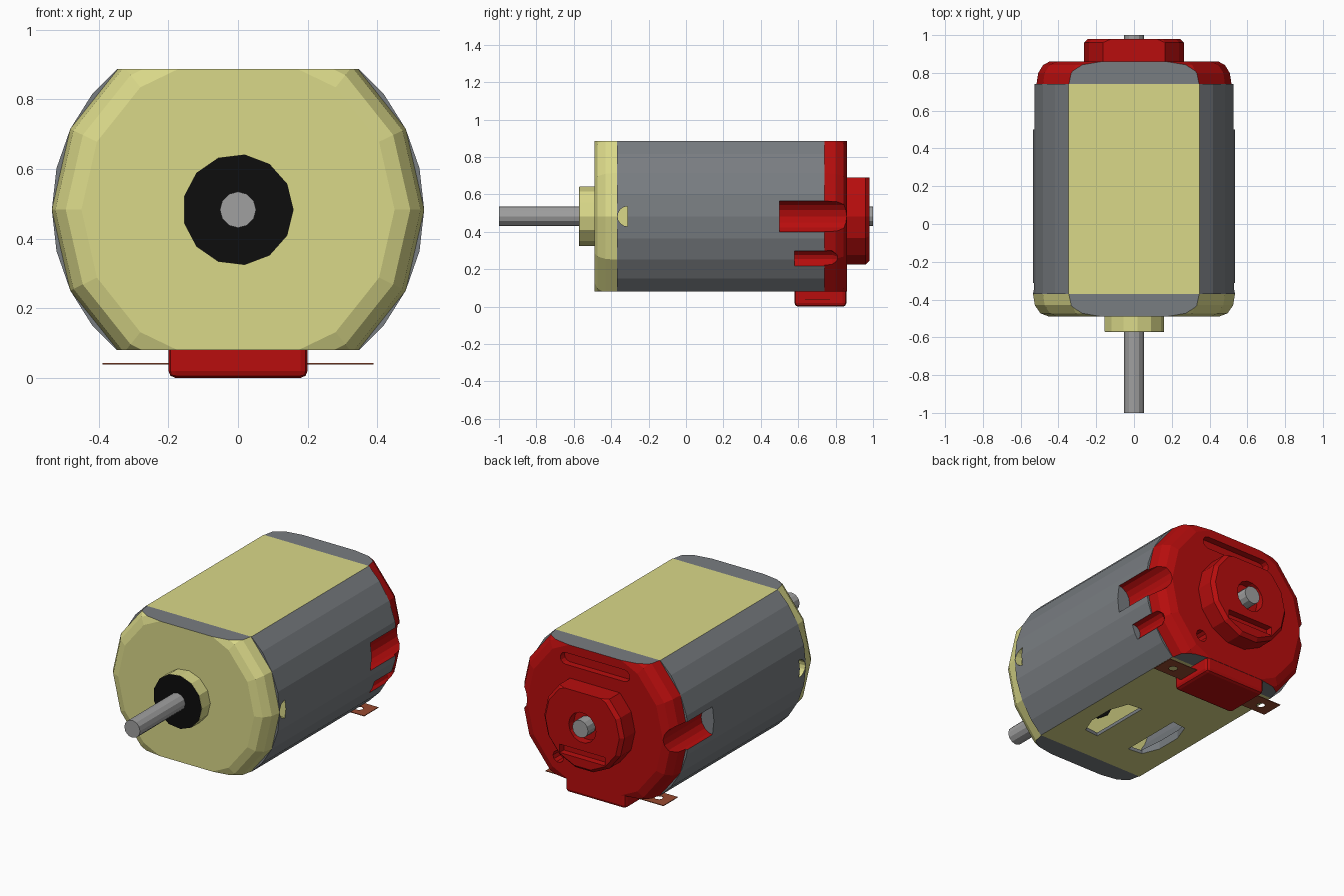
import bpy, bmesh, math
from mathutils import Vector

if "Cube" in bpy.data.objects:
    bpy.data.objects.remove(bpy.data.objects["Cube"])

CZ = 0.483            # motor axis height
LOW, HIGH = 0.08, 0.887


def material(name, rgb):
    m = bpy.data.materials.new(name)
    m.diffuse_color = (*rgb, 1)
    m.use_nodes = True
    m.node_tree.nodes["Principled BSDF"].inputs["Base Color"].default_value = m.diffuse_color
    return m


GREY = material("steel_grey", (0.19, 0.205, 0.22))
LIGHT = material("shaft_grey", (0.35, 0.35, 0.35))
CREAM = material("cream", (0.70, 0.69, 0.25))
RED = material("red", (0.48, 0.004, 0.004))
BLACK = material("black", (0.004, 0.004, 0.004))
COPPER = material("copper", (0.32, 0.07, 0.03))


def finish(bm, name, *mats):
    bmesh.ops.recalc_face_normals(bm, faces=bm.faces[:])
    me = bpy.data.meshes.new(name)
    bm.to_mesh(me)
    bm.free()
    for m in mats:
        me.materials.append(m)
    ob = bpy.data.objects.new(name, me)
    bpy.context.collection.objects.link(ob)
    return ob


def lathe(name, prof, seg, mat, cx=0, cz=CZ, flats=None, start_mat=None):
    """Solid turned about a y-parallel axis from (radius, y) pairs; flats slice it in z."""
    bm = bmesh.new()
    rings = []
    for r, y in prof:
        rings.append([bm.verts.new((cx + r * math.cos(2 * math.pi * i / seg), y,
                                    cz + r * math.sin(2 * math.pi * i / seg))) for i in range(seg)])
    for a, b in zip(rings, rings[1:]):
        for i in range(seg):
            j = (i + 1) % seg
            bm.faces.new((a[i], a[j], b[j], b[i]))
    first = bm.faces.new(rings[0])
    bm.faces.new(rings[-1])
    if start_mat:
        first.material_index = 1
    if flats:
        for z, s in zip(flats, (-1, 1)):
            cut = bmesh.ops.bisect_plane(bm, geom=bm.verts[:] + bm.edges[:] + bm.faces[:],
                                         plane_co=(0, 0, z), plane_no=(0, 0, s), clear_outer=True)
            edges = [e for e in cut["geom_cut"] if isinstance(e, bmesh.types.BMEdge)]
            if edges:
                for f in bmesh.ops.contextual_create(bm, geom=edges)["faces"]:
                    f.material_index = 1 if start_mat is None else 0
    return finish(bm, name, mat, start_mat or GREY)


def prism(name, pts, axis, lo, hi, mat):
    """Polygon extruded along an axis; pts are the two other coordinates in xyz order."""
    k = "xyz".index(axis)

    def at(p, d):
        c = list(p)
        c.insert(k, d)
        return Vector(c)
    bm = bmesh.new()
    a = [bm.verts.new(at(p, lo)) for p in pts]
    b = [bm.verts.new(at(p, hi)) for p in pts]
    n = len(pts)
    for i in range(n):
        bm.faces.new((a[i], a[(i + 1) % n], b[(i + 1) % n], b[i]))
    bm.faces.new(a)
    bm.faces.new(b)
    return finish(bm, name, mat)


def arc(cx, cy, r, a0, a1, n):
    return [(cx + r * math.cos(math.radians(a0 + (a1 - a0) * i / n)),
             cy + r * math.sin(math.radians(a0 + (a1 - a0) * i / n))) for i in range(n + 1)]


def stadium(half, z, r):
    return arc(half - r, z, r, -90, 90, 6) + arc(r - half, z, r, 90, 270, 6)


def carve(target, cutter):
    cutter.hide_render = True
    m = target.modifiers.new("cut", "BOOLEAN")
    m.object, m.operation, m.solver = cutter, "DIFFERENCE", "EXACT"
    m.material_mode = "TRANSFER"
    bpy.context.view_layer.objects.active = target
    bpy.ops.object.modifier_apply(modifier=m.name)


def drop(*cutters):
    for c in cutters:
        bpy.data.objects.remove(c, do_unlink=True)


# Main shell and end caps, sliced flat above and below
body = lathe("motor_can", [(0.535, -0.37), (0.535, 0.74)], 28, GREY, flats=(LOW, HIGH))
front_cap = lathe("front_cap", [(0.45, -0.49), (0.495, -0.473), (0.525, -0.43), (0.535, -0.37)],
                  14, CREAM, flats=(LOW, HIGH))
rear_cap = lathe("rear_cap", [(0.535, 0.74), (0.525, 0.80), (0.495, 0.843), (0.45, 0.86)],
                 14, RED, flats=(LOW, HIGH))

# Hollow interior
cavity = lathe("cavity", [(0.43, -0.6), (0.43, 0.9)], 28, GREY, flats=(LOW + 0.02, HIGH - 0.02))
carve(body, cavity)
drop(cavity)

# Vent slots underneath and side dimples
half_slot = [(0.11, -0.18), (0.20, -0.17), (0.24, -0.07), (0.24, 0.08), (0.20, 0.19), (0.11, 0.20)]
for s in (-1, 1):
    slot = prism("slot", [(s * x, y) for x, y in half_slot], "z", 0.0, 0.2, GREY)
    carve(body, slot)
    dimple = prism("dimple", arc(-0.312, CZ, 0.054, 90, 270, 8), "x", s * 0.49, s * 0.6, CREAM)
    carve(body, dimple)
    # Crimp groove through can and rear cap
    groove = lathe("groove", [(0.085, 0.5), (0.085, 0.95)], 16, RED, cx=s * 0.535, start_mat=GREY)
    carve(body, groove)
    carve(rear_cap, groove)
    drop(slot, dimple, groove)

# Single small key groove on the right
key = lathe("key", [(0.045, 0.58), (0.045, 0.78), (0.025, 0.81)], 12, RED,
            cx=0.487, cz=0.255, start_mat=GREY)
carve(body, key)
carve(rear_cap, key)

# Recesses in the rear face
top_slot = prism("top_slot", stadium(0.23, 0.80, 0.035), "y", 0.82, 0.95, RED)
pin_hole = lathe("pin_hole", [(0.035, 0.80), (0.035, 0.95)], 10, RED, cx=0.243, cz=0.20)
carve(rear_cap, top_slot)
carve(rear_cap, pin_hole)

# Rear bearing boss with flat top, shaft recess and slot
boss = lathe("rear_boss", [(0.265, 0.85), (0.265, 0.96), (0.245, 0.98)], 14, RED,
             flats=(0, 0.69), start_mat=RED)
bore = lathe("bore", [(0.09, 0.93), (0.09, 1.1)], 14, RED)
boss_slot = prism("boss_slot", [(-0.15, 0.295), (0.15, 0.295), (0.15, 0.345), (-0.15, 0.345)],
                  "y", 0.94, 1.1, RED)
carve(boss, bore)
carve(boss, boss_slot)
drop(key, top_slot, pin_hole, bore, boss_slot)

# Front bearing boss with dark face
lathe("front_boss", [(0.16, -0.57), (0.16, -0.48)], 13, CREAM)
lathe("front_boss_face", [(0.159, -0.572), (0.159, -0.36)], 13, BLACK)

# Shaft
lathe("shaft", [(0.052, -1.0), (0.052, 1.0)], 12, LIGHT)

# Brush block under the rear cap
block = prism("brush_block", [(-0.2, 0.0), (0.2, 0.0), (0.2, 0.12), (-0.2, 0.12)],
              "y", 0.58, 0.858, RED)
bev = block.modifiers.new("round", "BEVEL")
bev.width, bev.segments = 0.02, 2

# Terminal tabs with eyelets
for s, side in ((-1, "left"), (1, "right")):
    tab = prism("terminal_" + side, [(s * 0.15, 0.635), (s * 0.39, 0.635), (s * 0.39, 0.77), (s * 0.15, 0.77)],
                "z", 0.038, 0.042, COPPER)
    eye = prism("eye", arc(s * 0.31, 0.70, 0.025, 0, 315, 7), "z", 0.0, 0.07, COPPER)
    carve(tab, eye)
    drop(eye)
